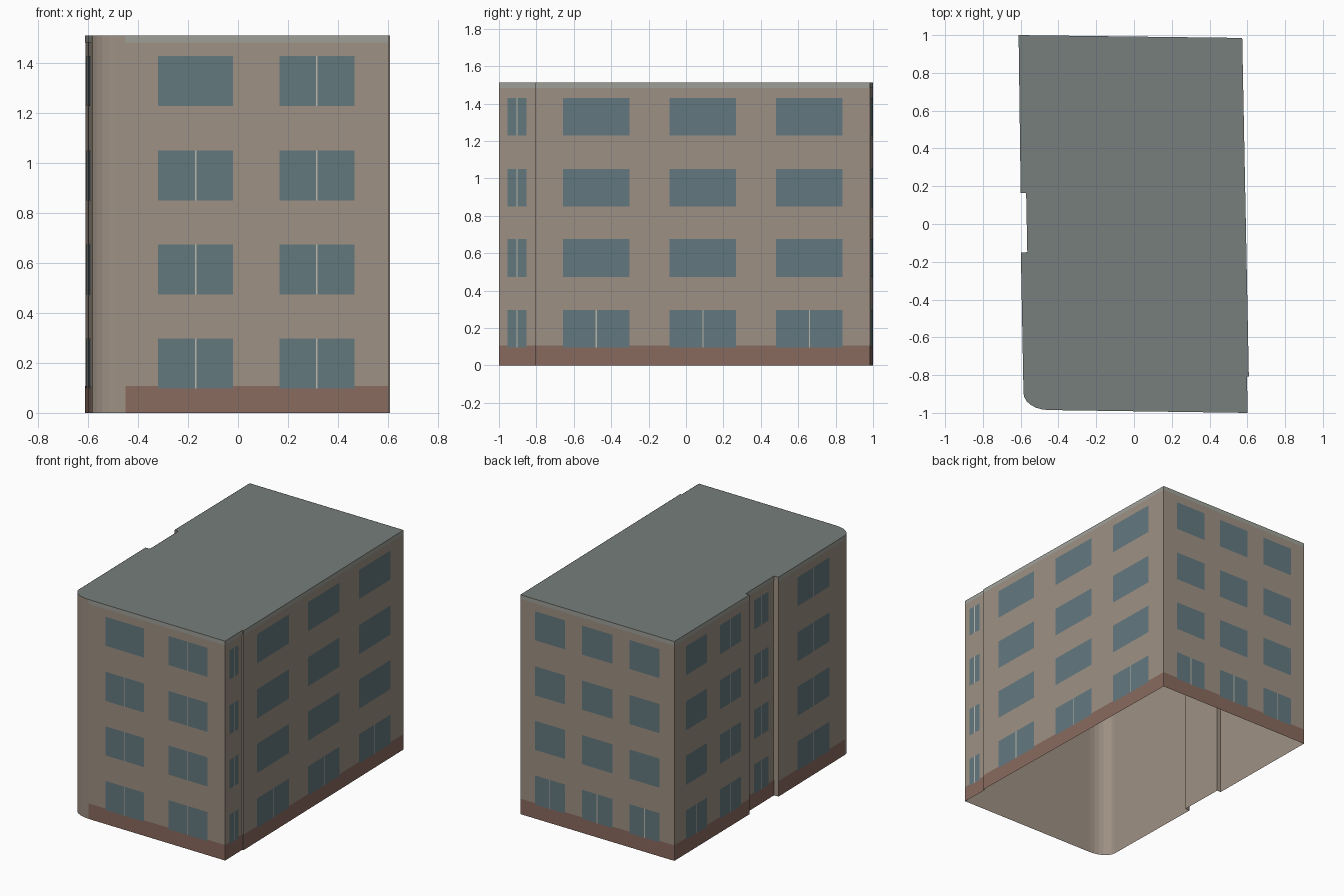
import bpy, bmesh, math
from mathutils import Vector

if "Cube" in bpy.data.objects:
    bpy.data.objects.remove(bpy.data.objects["Cube"])

H, BASE, TRIM = 1.512, 0.107, 1.484
FLOORS = [(0.097, 0.298), (0.474, 0.675), (0.85, 1.051), (1.23, 1.43)]


def material(name, rgb):
    m = bpy.data.materials.new(name)
    m.diffuse_color = (*rgb, 1)
    m.use_nodes = True
    m.node_tree.nodes["Principled BSDF"].inputs["Base Color"].default_value = m.diffuse_color
    return m


def add_object(name, bm, mat):
    me = bpy.data.meshes.new(name)
    bm.to_mesh(me)
    bm.free()
    me.materials.append(mat)
    ob = bpy.data.objects.new(name, me)
    bpy.context.collection.objects.link(ob)
    return ob


wall_mat = material("stone", (0.34, 0.28, 0.23))
base_mat = material("brick", (0.25, 0.145, 0.115))
glass_mat = material("glass", (0.125, 0.19, 0.21))
roof_mat = material("roof_grey", (0.18, 0.21, 0.20))
trim_mat = material("trim_grey", (0.34, 0.35, 0.31))
bar_mat = material("mullion", (0.5, 0.48, 0.42))

# Footprint, counter-clockwise, with a rounded front left corner
corner = [(-0.45 - 0.135 * math.cos(t), -0.895 - 0.09 * math.sin(t))
          for t in (i / 6 * math.pi / 2 for i in range(7))]
front = ((-0.45, -0.985), (0.602, -1.0))
right_narrow = (front[1], (0.598, -0.808))
right_main = ((0.608, -0.808), (0.573, 0.985))
back = (right_main[1], (-0.611, 1.0))
left_rear = (back[1], (-0.600, 0.165))
left_notch = ((-0.571, 0.165), (-0.565, -0.149))
left_front = ((-0.599, -0.152), corner[0])
walls = [front, right_narrow, right_main, back, left_rear, left_notch, left_front]
outline = corner + [right_narrow[0], right_narrow[1], right_main[0], right_main[1], back[1],
                    left_rear[1], left_notch[0], left_notch[1], left_front[0]]

# Wall shell, open underneath
bm = bmesh.new()
low = [bm.verts.new((x, y, 0)) for x, y in outline]
top = [bm.verts.new((x, y, H)) for x, y in outline]
for i in range(len(outline)):
    j = (i + 1) % len(outline)
    bm.faces.new((low[i], low[j], top[j], top[i]))
add_object("wall_shell", bm, wall_mat)

# Flat roof
bm = bmesh.new()
bm.faces.new([bm.verts.new((x, y, H)) for x, y in outline])
add_object("roof", bm, roof_mat)


def panel(bm, wall, s0, s1, z0, z1, off):
    """Thin quad on a wall between distances s0 and s1 along it."""
    a, b = Vector(wall[0]), Vector(wall[1])
    d = (b - a).normalized()
    n = Vector((d.y, -d.x)) * off
    p, q = a + d * s0 + n, a + d * s1 + n
    bm.faces.new([bm.verts.new((v.x, v.y, z)) for v, z in
                  ((p, z0), (q, z0), (q, z1), (p, z1))])


# Brick base and top trim on every straight wall
bm_base, bm_trim = bmesh.new(), bmesh.new()
for w in walls:
    length = (Vector(w[1]) - Vector(w[0])).length
    panel(bm_base, w, 0, length, 0, BASE, 0.001)
    panel(bm_trim, w, 0, length, TRIM, H, 0.001)
add_object("brick_base", bm_base, base_mat)
add_object("top_trim", bm_trim, trim_mat)

# Window columns: wall, centre along wall, width, floors with a mullion
ALL, GROUND = (0, 1, 2, 3), (0,)
columns = [(front, 0.28, 0.30, (0, 1, 2)), (front, 0.766, 0.30, ALL),
           (right_narrow, 0.096, 0.10, ALL)]
columns += [(right_main, 0.328 + 0.57 * i, 0.355, GROUND) for i in range(3)]
columns += [(back, 0.228 + 0.364 * i, 0.232, GROUND) for i in range(3)]
columns += [(left_rear, 0.245, 0.235, GROUND), (left_rear, 0.62, 0.235, ALL),
            (left_notch, 0.17, 0.165, ALL), (left_front, 0.39, 0.36, ALL)]
bm_glass, bm_bar = bmesh.new(), bmesh.new()
for w, c, width, barred in columns:
    for i, (z0, z1) in enumerate(FLOORS):
        panel(bm_glass, w, c - width / 2, c + width / 2, z0, z1, 0.002)
        if i in barred:
            panel(bm_bar, w, c - 0.003, c + 0.003, z0, z1, 0.003)
add_object("window_panes", bm_glass, glass_mat)
add_object("window_mullions", bm_bar, bar_mat)
